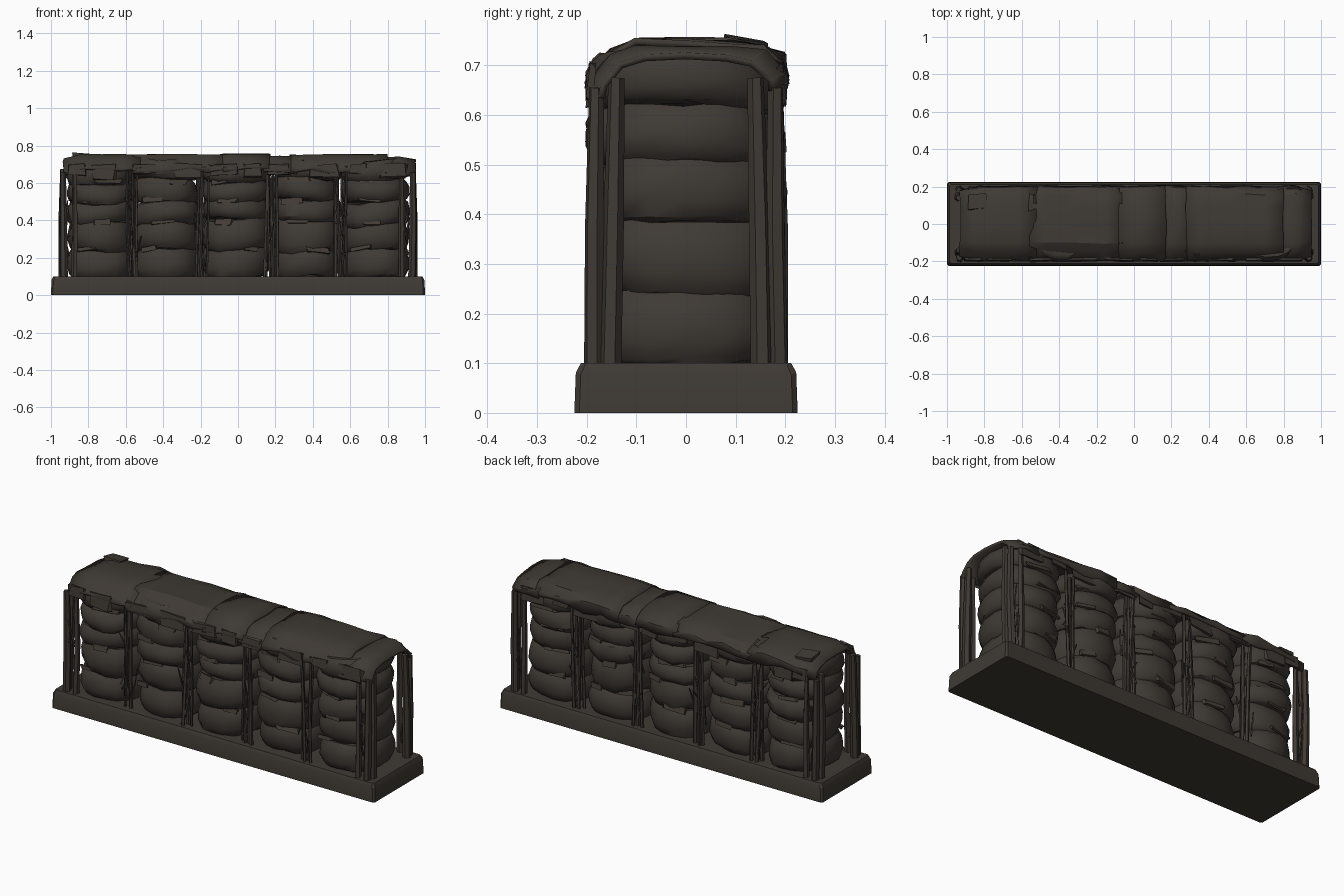
import bpy, bmesh, math, random
from mathutils import Vector, Matrix

random.seed(7)
if "Cube" in bpy.data.objects:
    bpy.data.objects.remove(bpy.data.objects["Cube"], do_unlink=True)


def make_material(name, rgb):
    m = bpy.data.materials.new(name)
    m.use_nodes = True
    m.diffuse_color = (*rgb, 1)
    m.node_tree.nodes["Principled BSDF"].inputs["Base Color"].default_value = (*rgb, 1)
    return m


grime = make_material("dark grime brown", (0.049, 0.0415, 0.034))
rust = make_material("dull rust brown", (0.058, 0.046, 0.036))


def jit(a):
    return random.uniform(-a, a)


def finish(bm, name, mat, angle=38):
    bmesh.ops.recalc_face_normals(bm, faces=bm.faces)
    me = bpy.data.meshes.new(name)
    bm.to_mesh(me)
    bm.free()
    ob = bpy.data.objects.new(name, me)
    bpy.context.collection.objects.link(ob)
    me.materials.append(mat)
    bpy.ops.object.select_all(action='DESELECT')
    ob.select_set(True)
    bpy.context.view_layer.objects.active = ob
    bpy.ops.object.shade_smooth_by_angle(angle=math.radians(angle))
    return ob


def loft(bm, rings, closed=True):
    """Skin a list of point rings; closed rings also get end caps."""
    rows = [[bm.verts.new(p) for p in r] for r in rings]
    n = len(rows[0])
    for a, b in zip(rows, rows[1:]):
        for i in range(n if closed else n - 1):
            j = (i + 1) % n
            bm.faces.new((a[i], a[j], b[j], b[i]))
    if closed:
        bm.faces.new(rows[0][::-1])
        bm.faces.new(rows[-1])


def rod(bm, a, b, r, sides=5):
    """Tapered, slightly bent stick from a to b."""
    a, b = Vector(a), Vector(b)
    rot = (b - a).to_track_quat('Z', 'Y')
    rings = []
    for t, s in ((0, 1), (0.5, 0.95), (1, 0.75)):
        bend = Vector((jit(0.005), jit(0.005), 0)) if t == 0.5 else Vector()
        c = a.lerp(b, t) + bend
        rings.append([c + rot @ Vector((r * s * math.cos(k), r * s * math.sin(k), 0))
                      for k in (math.tau * i / sides for i in range(sides))])
    loft(bm, rings)


def slab(bm, centre, size, tilt=(0, 0, 0)):
    """Box with ragged corners."""
    m = Matrix.Translation(centre)
    for ang, ax in zip(tilt, "XYZ"):
        m = m @ Matrix.Rotation(ang, 4, ax)
    made = bmesh.ops.create_cube(bm, size=1, matrix=m @ Matrix.Diagonal((*size, 1)))
    for v in made["verts"]:
        v.co.x += jit(0.1) * size[0]
        v.co.z += jit(0.1) * size[2]


# Base plinth with worn top edge
bm = bmesh.new()
rings = []
for z, inset in ((0, 0), (0.08, 0.003), (0.1, 0.013)):
    x, y, c = 1 - inset, 0.225 - inset, 0.01
    corners = [(x, -y + c), (x, y - c), (x - c, y), (-x + c, y),
               (-x, y - c), (-x, -y + c), (-x + c, -y), (x - c, -y)]
    rings.append([(px, py, z + (jit(0.006) if 0 < z < 0.1 else 0)) for px, py in corners])
loft(bm, rings)
finish(bm, "base_plinth", grime, 25)

# Five stacks of sagging bulged bundles
stack_x = (-0.74, -0.385, -0.01, 0.365, 0.735)
levels = (0.098, 0.25, 0.39, 0.51, 0.61, 0.715)
section = ((-0.03, 0.86), (0.06, 0.93), (0.3, 1.0), (0.6, 1.0), (0.88, 0.94), (1.03, 0.86))
N = 18
for s, cx in enumerate(stack_x):
    bm = bmesh.new()
    zs = [z + (jit(0.014) if 0 < i < 5 else 0) for i, z in enumerate(levels)]
    for z0, z1 in zip(zs, zs[1:]):
        ox, oy, sc = jit(0.006), jit(0.006), random.uniform(0.98, 1.03)
        tx, ty, ph = jit(0.09), jit(0.06), jit(3)
        rings = []
        for t, f in section:
            ring = []
            for i in range(N):
                a = math.tau * i / N
                ca, sa = math.cos(a), math.sin(a)
                # slightly squared oval footprint with a lumpy outline
                k = f * sc * (1 + 0.02 * math.sin(3 * a + ph) + jit(0.018))
                x = 0.18 * k * math.copysign(abs(ca) ** 0.87, ca)
                y = 0.194 * k * math.copysign(abs(sa) ** 0.87, sa)
                z = (z0 + (z1 - z0) * t + x * tx + y * ty
                     + 0.007 * math.sin(2 * a + ph) + jit(0.006))
                ring.append((cx + ox + x, oy + y, max(z, 0.09)))
            rings.append(ring)
        loft(bm, rings)
    finish(bm, f"bundle_stack_{s + 1}", grime)

# Torn lips between the bundles, front and back
bm = bmesh.new()
for cx in stack_x:
    for side in (-1, 1):
        for z in levels[1:5]:
            dx = jit(0.09)
            slab(bm, (cx + dx, side * (0.179 - 2.4 * dx * dx), z + jit(0.01)),
                 (random.uniform(0.07, 0.14), 0.014, random.uniform(0.015, 0.035)),
                 (side * 0.25, jit(0.1), side * dx * -4))
finish(bm, "torn_lips", rust, 20)

# Stakes and twigs wedged between the stacks, front and back
for side, label in ((-1, "front"), (1, "back")):
    bm = bmesh.new()
    for gx in (-0.563, -0.198, 0.178, 0.55):
        for k in range(4):
            x = gx + (k - 1.5) * 0.016
            y = side * (0.165 + 0.014 * (k % 2))
            rod(bm, (x + jit(0.01), y + jit(0.012), 0.095),
                (x + jit(0.018), y + jit(0.012), random.uniform(0.62, 0.7)),
                random.uniform(0.007, 0.012))
        for k in range(7):
            z = random.uniform(0.12, 0.5)
            rod(bm, (gx + jit(0.035), side * (0.165 + jit(0.03)), z),
                (gx + jit(0.045), side * (0.17 + jit(0.025)), z + random.uniform(0.08, 0.2)),
                0.005, 4)
    finish(bm, f"{label}_stakes", grime, 30)

# Heavy posts around both ends
for end, label in ((-1, "right"), (1, "left")):
    bm = bmesh.new()
    for side in (-1, 1):
        rod(bm, (end * 0.94, side * 0.152, 0.095),
            (end * 0.935, side * 0.14, 0.675), 0.022, 6)
        rod(bm, (end * 0.93, side * 0.185, 0.095),
            (end * 0.935, side * 0.18, 0.655), 0.021, 6)
        rod(bm, (end * 0.875, side * 0.185, 0.095),
            (end * 0.875, side * 0.182, 0.66), 0.017, 5)
        for k in range(5):
            z = random.uniform(0.15, 0.45)
            rod(bm, (end * 0.9 + jit(0.03), side * 0.18, z),
                (end * 0.9 + jit(0.03), side * 0.188, z + 0.13), 0.005, 4)
    finish(bm, f"{label}_end_posts", grime, 30)

# Draped cover in overlapping sheets, pinched and sagging at both ends
panels = ((-0.93, -0.52, 0.742), (-0.56, -0.06, 0.741), (-0.08, 0.17, 0.745),
          (0.14, 0.31, 0.735), (0.28, 0.8, 0.741), (0.77, 0.95, 0.732))
drape = ((-0.194, -0.078), (-0.184, -0.055), (-0.145, -0.018), (-0.1, 0.003), (0, 0.002),
         (0.09, 0), (0.155, -0.01), (0.192, -0.035), (0.197, -0.075))
for p, (x0, x1, top) in enumerate(panels):
    bm = bmesh.new()
    steps = max(2, round((x1 - x0) / 0.1))
    rings = []
    for i in range(steps + 1):
        x = x0 + (x1 - x0) * i / steps
        drop, pinch = (0.018, 0.88) if abs(x) > 0.9 else (0, 1)
        rings.append([(x + jit(0.006), y * pinch + jit(0.005),
                       top + dz - drop + jit(0.016 if abs(y) > 0.19 else 0.005))
                      for y, dz in drape])
    loft(bm, rings, closed=False)
    cover = finish(bm, f"cover_sheet_{p + 1}", grime, 28)
    solid = cover.modifiers.new("thickness", 'SOLIDIFY')
    solid.thickness = 0.014
    solid.offset = 0

# Ragged flaps hanging from the cover edge
bm = bmesh.new()
for side in (-1, 1):
    for x, w, bottom in ((-0.85, 0.09, 0.64), (-0.73, 0.12, 0.62), (-0.51, 0.12, 0.65),
                         (-0.27, 0.14, 0.625), (-0.09, 0.14, 0.645), (0.08, 0.09, 0.63),
                         (0.22, 0.11, 0.645), (0.47, 0.14, 0.63), (0.64, 0.09, 0.65),
                         (0.83, 0.14, 0.63)):
        height = 0.7 - bottom
        slab(bm, (x + jit(0.015), side * 0.191, bottom + height / 2), (w, 0.012, height),
             (side * 0.12, jit(0.03), jit(0.04)))
finish(bm, "cover_flaps", grime, 20)

# Folded scrap lying on the cover
bm = bmesh.new()
slab(bm, (-0.84, 0.12, 0.744), (0.1, 0.08, 0.02), (-0.15, 0.03, 0.1))
finish(bm, "folded_scrap", grime, 20)
